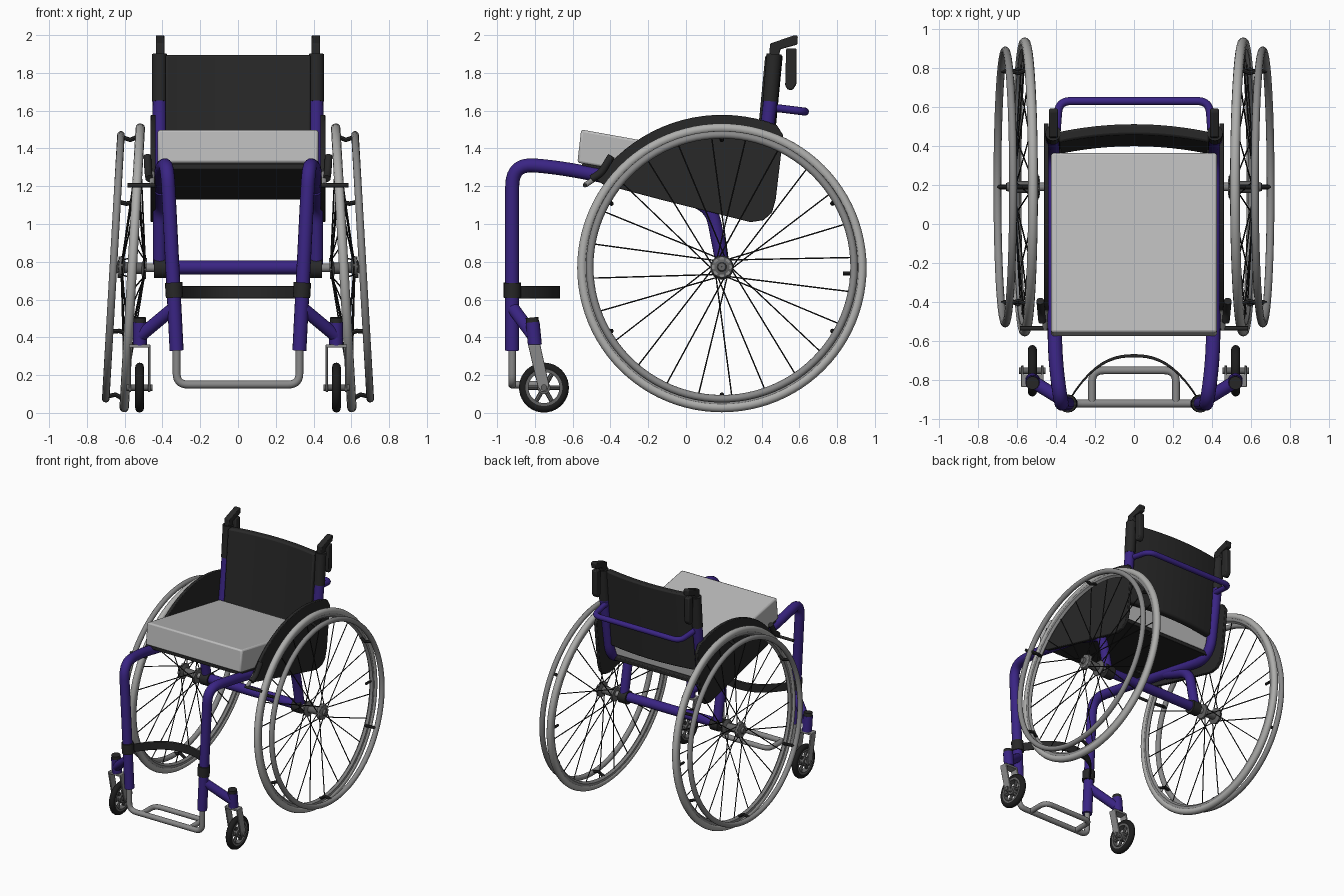
import bpy, bmesh, math
from mathutils import Matrix, Vector
from math import sin, cos, pi, radians

if "Cube" in bpy.data.objects:
    bpy.data.objects.remove(bpy.data.objects["Cube"])


def mat(name, *c):
    m = bpy.data.materials.new(name)
    m.diffuse_color = (*c, 1)
    m.use_nodes = True
    m.node_tree.nodes["Principled BSDF"].inputs["Base Color"].default_value = m.diffuse_color
    return m


BLUE = mat("frame_blue", 0.042, 0.018, 0.23)
BLACK = mat("fabric_black", 0.021, 0.021, 0.021)
RUBBER = mat("caster_black", 0.012, 0.012, 0.012)
CUSHION = mat("cushion_grey", 0.50, 0.50, 0.50)
TYRE = mat("tyre_grey", 0.42, 0.42, 0.41)
METAL = mat("metal_grey", 0.25, 0.25, 0.25)
HUB = mat("hub_grey", 0.12, 0.12, 0.12)


def finish(name, bm, m, mirror=True, M=None, bevel=0, angle=35):
    """Turn a bmesh into an object, smoothed by angle and mirrored across x = 0."""
    if M:
        bm.transform(M)
    bmesh.ops.recalc_face_normals(bm, faces=bm.faces)
    me = bpy.data.meshes.new(name)
    bm.to_mesh(me)
    bm.free()
    me.materials.append(m)
    me.shade_smooth()
    me.set_sharp_from_angle(angle=radians(angle))
    ob = bpy.data.objects.new(name, me)
    bpy.context.collection.objects.link(ob)
    if bevel:
        b = ob.modifiers.new("bevel", 'BEVEL')
        b.width, b.segments = bevel, 2
    if mirror:
        ob.modifiers.new("mirror", 'MIRROR').use_clip = False
    return ob


def fillet(pts, r):
    """Round the inner corners of a path."""
    pts = [Vector(p) for p in pts]
    out = [pts[0]]
    for a, b, c in zip(pts, pts[1:], pts[2:]):
        d = min(r, (a - b).length * .49, (c - b).length * .49)
        p, q = b + (a - b).normalized() * d, b + (c - b).normalized() * d
        for i in range(8):
            t = i / 7
            out.append(p * (1 - t) ** 2 + b * 2 * t * (1 - t) + q * t * t)
    return out + [pts[-1]]


def add_tube(bm, pts, r, n=16):
    """Sweep a circle along a path, with closed ends."""
    tan = [(pts[min(i + 1, len(pts) - 1)] - pts[max(i - 1, 0)]).normalized() for i in range(len(pts))]
    u = tan[0].orthogonal().normalized()
    rings = []
    for p, t in zip(pts, tan):
        u = (u - t * u.dot(t)).normalized()
        v = t.cross(u)
        rings.append([bm.verts.new(p + (u * cos(2 * pi * k / n) + v * sin(2 * pi * k / n)) * r) for k in range(n)])
    for a, b in zip(rings, rings[1:]):
        for k in range(n):
            bm.faces.new((a[k], a[(k + 1) % n], b[(k + 1) % n], b[k]))
    bm.faces.new(rings[0])
    bm.faces.new(rings[-1])


def tube(name, pts, r, m, corner=0.05, mirror=True, M=None, n=16):
    bm = bmesh.new()
    add_tube(bm, fillet(pts, corner), r, n)
    return finish(name, bm, m, mirror, M)


def lathe(name, prof, m, M, n=72):
    """Spin a closed (x, radius) profile around the local x axis."""
    bm = bmesh.new()
    rings = [[bm.verts.new((x, r * cos(2 * pi * k / n), r * sin(2 * pi * k / n))) for x, r in prof] for k in range(n)]
    for k in range(n):
        a, b = rings[k], rings[(k + 1) % n]
        for j in range(len(prof)):
            i = (j + 1) % len(prof)
            bm.faces.new((a[j], a[i], b[i], b[j]))
    return finish(name, bm, m, True, M)


def ring(x, R, r, sx=1, n=12):
    return [(x + sx * r * cos(2 * pi * k / n), R + r * sin(2 * pi * k / n)) for k in range(n)]


def plate(name, outline, x0, x1, m, bevel=0, mirror=True):
    """Extrude a (y, z) outline along x."""
    bm = bmesh.new()
    f = bm.faces.new([bm.verts.new((x0, y, z)) for y, z in outline])
    g = bmesh.ops.extrude_face_region(bm, geom=[f])
    bmesh.ops.translate(bm, vec=(x1 - x0, 0, 0), verts=[v for v in g['geom'] if isinstance(v, bmesh.types.BMVert)])
    return finish(name, bm, m, mirror, None, bevel)


def band(name, w, y_side, y_mid, z0, z1, lean, th, m, power=2):
    """Curved upright strip across the chair."""
    bm = bmesh.new()
    rows = []
    for k in range(21):
        t = k / 10 - 1
        y = y_mid + (y_side - y_mid) * abs(t) ** power
        rows.append([bm.verts.new((w * t, y + dy, z)) for dy, z in
                     ((-th / 2, z0), (th / 2, z0), (th / 2 + lean, z1), (-th / 2 + lean, z1))])
    for a, b in zip(rows, rows[1:]):
        for j in range(4):
            bm.faces.new((a[j], a[(j + 1) % 4], b[(j + 1) % 4], b[j]))
    bm.faces.new(rows[0])
    bm.faces.new(rows[-1])
    return finish(name, bm, m, False, None, min(.012, th / 4))


# Main frame: front leg, seat rail and back post in one bent tube per side
tube("side_frame", [(.325, -.92, .33), (.375, -.92, 1.32), (.405, -.68, 1.30), (.41, .37, 1.10),
                    (.415, .445, 1.62), (.415, .465, 1.88)], .037, BLUE, .17)
tube("axle_strut", [(.41, -.12, 1.185), (.415, .135, 1.09), (.415, .195, .78)], .036, BLUE, .09)
tube("axle_crossbar", [(-.39, .19, .77), (.39, .19, .77)], .037, BLUE, mirror=False)
tube("axle_clamp", [(.375, .19, .765), (.445, .19, .765)], .052, BLACK)
tube("axle_stub", [(.44, .19, .768), (.50, .19, .768)], .022, METAL)
tube("rear_push_bar", [(-.40, .43, 1.62), (-.385, .63, 1.595), (.385, .63, 1.595), (.40, .43, 1.62)],
     .021, BLUE, .06, False)

# Seat: cushion block on a sling
slope = .175
plate("cushion", [(-.575, 1.325), (-.555, 1.50), (.365, 1.335), (.345, 1.165)], -.425, .425, CUSHION, .012, False)
plate("seat_sling", [(-.55, 1.29), (-.55, 1.322), (.36, 1.16), (.36, 1.128)], -.42, .42, BLACK, .005, False)

# Backrest, post sleeves and folded push handles
band("backrest", .385, .385, .425, 1.27, 1.895, .06, .055, BLACK)
tube("post_sleeve", [(.415, .446, 1.65), (.415, .466, 1.90)], .04, BLACK)
plate("handle_bracket", [(.44, 1.88), (.445, 1.955), (.575, 2.0), (.592, 1.995), (.59, 1.95), (.50, 1.925), (.49, 1.88)],
      .39, .435, BLACK, .006)
plate("folded_handle", [(.525, 1.73), (.53, 1.93), (.585, 1.93), (.585, 1.74), (.565, 1.71), (.54, 1.71)],
      .39, .435, BLACK, .008)

# Side guards following the wheel
arc = [(.19 + .81 * cos(radians(a)), .768 + .81 * sin(radians(a))) for a in range(145, 65, -4)]
plate("side_guard", arc + [(.515, 1.47), (.475, 1.13), (.455, 1.06), (.41, 1.02), (.34, 1.01), (-.1, 1.12), (-.44, 1.21)],
      .437, .462, BLACK, .004)

# Brakes
tube("brake_lever", [(.47, -.50, 1.24), (.475, -.45, 1.27), (.48, -.395, 1.36)], .02, BLACK, .03)
tube("brake_bar", [(.44, -.535, 1.205), (.585, -.535, 1.205)], .011, BLACK)
tube("brake_link", [(.455, -.535, 1.205), (.455, -.44, 1.27)], .014, METAL)

# Rear wheels, leaning in at the top
W = Matrix.Translation((.56, .19, .768)) @ Matrix.Rotation(radians(-3.3), 4, 'Y')
lathe("rear_tyre", ring(0, .741, .025), TYRE, W, 96)
lathe("rear_rim", [(-.018, .728), (-.016, .705), (0, .69), (.016, .705), (.018, .728)], METAL, W, 96)
lathe("hand_rim", ring(.10, .70, .02), METAL, W, 96)
lathe("hub_flanges", [(-.075, .001), (-.075, .055), (-.06, .06), (-.05, .03), (.04, .03), (.05, .062), (.07, .055),
                      (.08, .025), (.095, .02), (.095, .001)], HUB, W, 24)
bm = bmesh.new()
for k in range(8):
    a = 2 * pi * k / 8
    add_tube(bm, [Vector((x, .045 * cos(a), .045 * sin(a))) for x in (.06, .075)], .012, 8)
finish("hub_bolts", bm, METAL, True, W)
bm = bmesh.new()
for k in range(24):
    a = 2 * pi * (k + .3) / 24
    s = a + (.7 if k % 4 < 2 else -.7)
    add_tube(bm, [Vector((-.066 if k % 2 else .055, .055 * cos(s), .055 * sin(s))),
                  Vector((0, .70 * cos(a), .70 * sin(a)))], .0038, 6)
finish("spokes", bm, RUBBER, True, W)
bm = bmesh.new()
for k in range(6):
    a = radians(30 + 60 * k)
    add_tube(bm, [Vector((x, r * cos(a), r * sin(a))) for x, r in ((0, .70), (.05, .675), (.10, .69))], .012, 8)
add_tube(bm, [Vector((0, r, -.03)) for r in (.64, .70)], .01, 8)
finish("hand_rim_tabs", bm, BLACK, True, W)

# Calf strap with clamps
band("calf_strap", .33, -.90, -.675, .605, .672, 0, .016, BLACK, 2.4)
tube("strap_clamp", [(.336, -.92, .61), (.341, -.92, .69)], .046, BLACK)

# Footrest tubes
tube("footrest_hoop", [(-.325, -.92, .36), (-.325, -.92, .15), (.325, -.92, .15), (.325, -.92, .36)], .021, METAL, .06, False)
tube("footrest_loop", [(-.215, -.92, .15), (-.215, -.75, .15), (.215, -.75, .15), (.215, -.92, .15)], .02, METAL, .06, False)

# Caster arms and housings
tube("caster_arm", [(.335, -.92, .56), (.515, -.81, .41)], .034, BLUE)
tube("caster_housing", [(.52, -.80, .36), (.52, -.812, .48)], .037, BLUE)
tube("caster_cap", [(.52, -.812, .475), (.52, -.815, .505)], .034, BLACK)

# Caster forks and wheels
cy, cz = -.752, .134
for x in (.464, .566):
    plate("fork_blade", [(-.835, .355), (-.77, .355), (-.725, .15), (-.735, .115), (-.765, .11), (-.785, .14)],
          x, x + .012, METAL, .003)
plate("fork_crown", [(-.835, .345), (-.835, .362), (-.77, .362), (-.77, .345)], .464, .578, METAL, .004)
C = Matrix.Translation((.521, cy, cz))
tube("caster_axle", [(-.068, 0, 0), (.068, 0, 0)], .017, HUB, M=C)
lathe("caster_tyre", ring(0, .109, .023), RUBBER, C, 40)
lathe("caster_rim", [(-.02, .10), (-.02, .082), (.02, .082), (.02, .10)], HUB, C, 40)
lathe("caster_hub", [(-.022, .001), (-.022, .034), (.022, .034), (.022, .001)], HUB, C, 24)
bm = bmesh.new()
for k in range(6):
    a = 2 * pi * k / 6
    add_tube(bm, [Vector((0, r * cos(a), r * sin(a))) for r in (.025, .088)], .012, 8)
finish("caster_spokes", bm, HUB, True, C)
